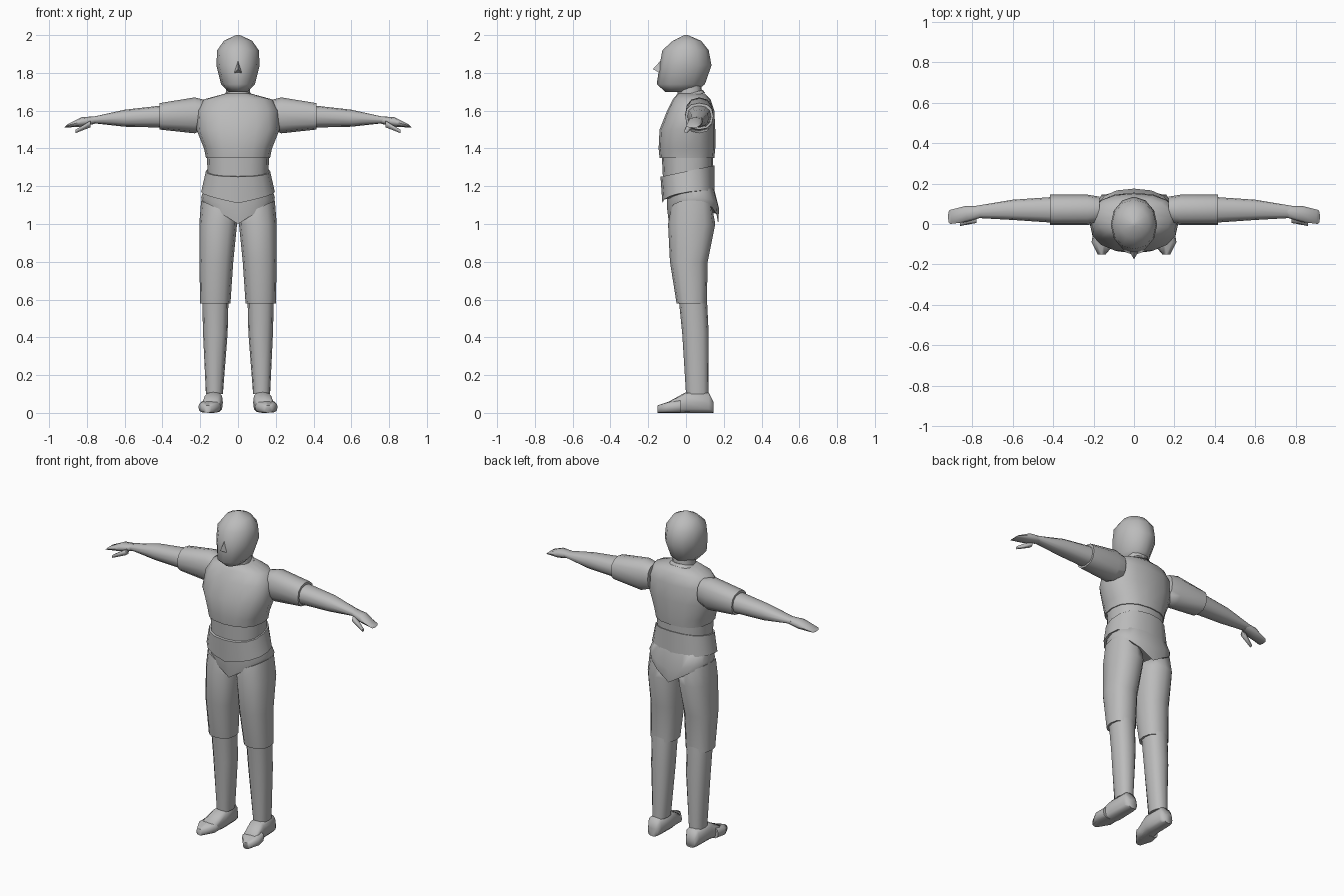
import bpy, bmesh
from math import cos, sin, pi, radians

default_cube = bpy.data.objects.get("Cube")
if default_cube:
    bpy.data.objects.remove(default_cube, do_unlink=True)

# One plain grey for the whole figure
grey = bpy.data.materials.new("plain_grey")
grey.use_nodes = True
shade = (.5, .5, .5, 1)
grey.diffuse_color = shade
shader = next(node for node in grey.node_tree.nodes if node.type == 'BSDF_PRINCIPLED')
shader.inputs["Base Color"].default_value = shade


def finish(bm, name):
    """Turn a bmesh into a smooth shaded object that keeps its sharp rims."""
    bmesh.ops.recalc_face_normals(bm, faces=bm.faces)
    mesh = bpy.data.meshes.new(name)
    bm.to_mesh(mesh)
    bm.free()
    mesh.materials.append(grey)
    mesh.shade_smooth()
    mesh.set_sharp_from_angle(angle=radians(70))
    part = bpy.data.objects.new(name, mesh)
    bpy.context.collection.objects.link(part)


def rounded(value, power):
    """Square off a sine or cosine while keeping its sign."""
    return abs(value) ** power * (1 if value >= 0 else -1)


def ring(along, a, b, half_a, half_b, dip=0, tilt=0, lean=0):
    """Cross-section on an axis: centre, half sizes, and how its rim slopes."""
    def rim(u, v):
        slope = tilt * u + lean * v - dip * (1 - abs(u))
        return along + slope, a + half_a * u, b + half_b * v
    return rim


def slab(z, wide, front, back, **hem):
    """Body section given by its half width and its reach to front and back."""
    return ring(z, 0, (back - front) / 2, wide, (back + front) / 2, **hem)


def loft(name, axis, *rings, sides=12, power=.85, flip=1):
    """Skin a row of cross-sections and close both ends."""
    bm = bmesh.new()
    loops = []
    for rim in rings:
        loop = []
        for step in range(sides):
            turn = 2 * pi * step / sides
            w, a, b = rim(rounded(cos(turn), power), rounded(sin(turn), power))
            x, y, z = {'x': (w, a, b), 'y': (a, w, b), 'z': (a, b, w)}[axis]
            loop.append(bm.verts.new((x * flip, y, z)))
        loops.append(loop)
    for lower, upper in zip(loops, loops[1:]):
        for i in range(sides):
            bm.faces.new((lower[i - 1], lower[i], upper[i], upper[i - 1]))
    bm.faces.new(loops[0])
    bm.faces.new(loops[-1])
    finish(bm, name)


# Head with a small wedge nose
loft("head", 'z',
     slab(z=1.7, wide=.05, front=.11, back=.05),
     slab(z=1.74, wide=.09, front=.155, back=.1),
     slab(z=1.84, wide=.115, front=.14, back=.135),
     slab(z=1.92, wide=.11, front=.125, back=.12),
     slab(z=1.97, wide=.075, front=.07, back=.08),
     slab(z=2, wide=.01, front=.01, back=.01), power=1)

nose = bmesh.new()
bridge = nose.verts.new((0, -.13, 1.87))
tip = nose.verts.new((0, -.175, 1.82))
left_nostril, right_nostril = [nose.verts.new((x, -.14, 1.8)) for x in (.02, -.02)]
for pair in ((bridge, left_nostril), (left_nostril, right_nostril), (right_nostril, bridge)):
    nose.faces.new((*pair, tip))
finish(nose, "nose")

# Neck inside a collar that drops at the front
loft("neck", 'z',
     slab(z=1.62, wide=.07, front=.05, back=.09),
     slab(z=1.76, wide=.06, front=.04, back=.08))
loft("collar", 'z',
     slab(z=1.67, wide=.08, front=.06, back=.1, lean=.025),
     slab(z=1.69, wide=.07, front=.05, back=.09, lean=.02))

# Torso in overlapping layers
loft("chest", 'z',
     slab(z=1.35, wide=.17, front=.14, back=.15),
     slab(z=1.4, wide=.18, front=.145, back=.155),
     slab(z=1.5, wide=.22, front=.14, back=.155),
     slab(z=1.6, wide=.215, front=.1, back=.15),
     slab(z=1.66, wide=.18, front=.07, back=.13),
     slab(z=1.69, wide=.07, front=.045, back=.1), sides=16)
loft("midriff", 'z',
     slab(z=1.2, wide=.16, front=.12, back=.14),
     slab(z=1.4, wide=.165, front=.13, back=.145), sides=16)
loft("waist", 'z',
     slab(z=1.17, wide=.195, front=.125, back=.15, dip=.04, lean=.02),
     slab(z=1.28, wide=.17, front=.135, back=.15, lean=.03), sides=16)
loft("pelvis", 'z',
     slab(z=1.12, wide=.19, front=.09, back=.17, dip=.12),
     slab(z=1.14, wide=.195, front=.1, back=.175, dip=.06),
     slab(z=1.22, wide=.17, front=.1, back=.14), sides=16)

# Arms and legs, built once for each side
for side, flip in (("left", 1), ("right", -1)):
    def limb(part, axis, *rings, **options):
        loft(side + "_" + part, axis, *rings, flip=flip, **options)

    limb("sleeve", 'x',
         ring(.17, a=.07, b=1.58, half_a=.065, half_b=.075),
         ring(.23, a=.07, b=1.575, half_a=.075, half_b=.095),
         ring(.415, a=.07, b=1.57, half_a=.075, half_b=.07))
    limb("forearm", 'x',
         ring(.38, a=.07, b=1.57, half_a=.065, half_b=.06),
         ring(.6, a=.07, b=1.56, half_a=.05, half_b=.045),
         ring(.78, a=.06, b=1.55, half_a=.03, half_b=.015))
    limb("hand", 'x',
         ring(.76, a=.06, b=1.55, half_a=.03, half_b=.02),
         ring(.83, a=.05, b=1.54, half_a=.04, half_b=.025),
         ring(.91, a=.035, b=1.52, half_a=.035, half_b=.01, lean=-.01), sides=8)
    limb("thumb", 'x',
         ring(.78, a=.025, b=1.53, half_a=.02, half_b=.02),
         ring(.86, a=0, b=1.49, half_a=.01, half_b=.01), sides=6)
    limb("thigh", 'z',
         ring(.58, a=.12, b=.03, half_a=.08, half_b=.08),
         ring(.8, a=.115, b=.015, half_a=.09, half_b=.1),
         ring(1, a=.105, b=.03, half_a=.1, half_b=.125),
         ring(1.08, a=.1, b=.03, half_a=.095, half_b=.11, tilt=.045))
    limb("shin", 'z',
         ring(.1, a=.125, b=.06, half_a=.045, half_b=.06),
         ring(.42, a=.12, b=.05, half_a=.065, half_b=.07),
         ring(.62, a=.12, b=.035, half_a=.07, half_b=.075))
    limb("shoe", 'y',
         ring(.145, a=.13, b=.03, half_a=.03, half_b=.03),
         ring(.12, a=.13, b=.055, half_a=.045, half_b=.055),
         ring(0, a=.13, b=.055, half_a=.05, half_b=.055),
         ring(-.09, a=.145, b=.03, half_a=.05, half_b=.03), power=.65)
    limb("toe_cap", 'y',
         ring(-.03, a=.145, b=.035, half_a=.055, half_b=.035),
         ring(-.09, a=.15, b=.03, half_a=.06, half_b=.03),
         ring(-.15, a=.16, b=.02, half_a=.02, half_b=.02), power=.65)
